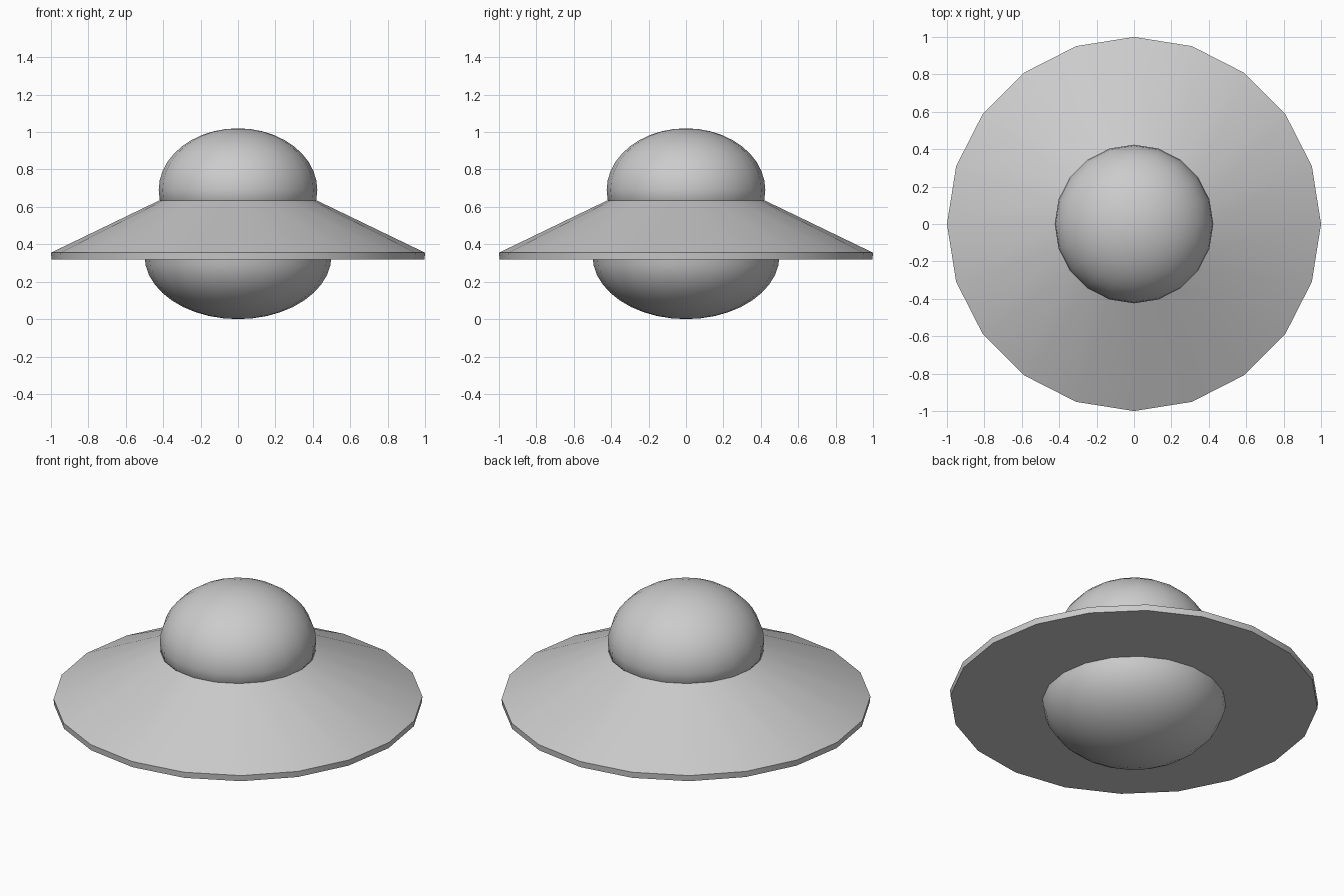
import bpy, bmesh, math

if "Cube" in bpy.data.objects:
    bpy.data.objects.remove(bpy.data.objects["Cube"])

SIDES = 20


def lathe(name, profile, closed=False):
    """Revolve an (r, z) profile around z; points with r = 0 become poles."""
    bm = bmesh.new()
    rings = []
    for r, z in profile:
        if r < 1e-5:
            rings.append([bm.verts.new((0, 0, z))] * SIDES)
        else:
            rings.append([bm.verts.new((r * math.cos(math.tau * i / SIDES),
                                        r * math.sin(math.tau * i / SIDES), z))
                          for i in range(SIDES)])
    pairs = list(zip(rings, rings[1:]))
    if closed:
        pairs.append((rings[-1], rings[0]))
    for a, b in pairs:
        for i in range(SIDES):
            j = (i + 1) % SIDES
            quad = [a[i], a[j], b[j], b[i]]
            bm.faces.new(list(dict.fromkeys(quad)))
    bmesh.ops.recalc_face_normals(bm, faces=bm.faces)
    mesh = bpy.data.meshes.new(name)
    bm.to_mesh(mesh)
    bm.free()
    obj = bpy.data.objects.new(name, mesh)
    bpy.context.collection.objects.link(obj)
    bpy.ops.object.select_all(action='DESELECT')
    obj.select_set(True)
    bpy.context.view_layer.objects.active = obj
    bpy.ops.object.shade_smooth_by_angle(angle=math.radians(35))
    return obj


def arc(radius, height, centre, start, end, steps):
    """Elliptical (r, z) profile between two angles in degrees."""
    pts = []
    for k in range(steps + 1):
        t = math.radians(start + (end - start) * k / steps)
        pts.append((radius * math.cos(t), centre + height * math.sin(t)))
    return pts


# Sloping saucer disc with a thin rim and flat underside
lathe("saucer_disc", [(0.42, 0.635), (1.0, 0.355), (0.997, 0.32), (0.49, 0.32)],
      closed=True)

# Domed cabin on top
lathe("upper_dome", [(0.41, 0.625)] + arc(0.424, 0.33, 0.69, -9, 90, 11))

# Rounded belly below
lathe("lower_belly", arc(0.50, 0.34, 0.34, 0, -90, 10))
